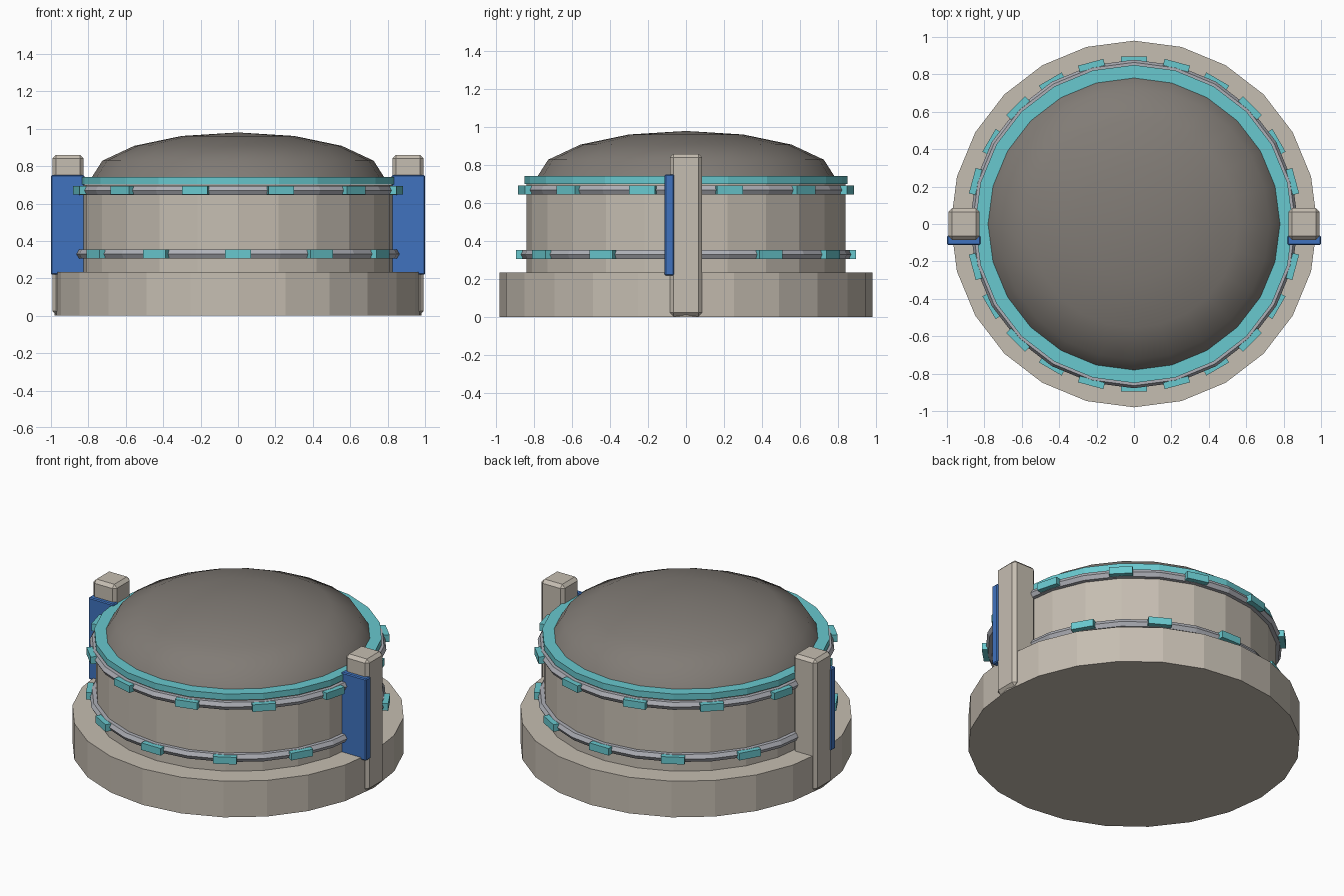
import bpy, bmesh
from math import sin, cos, pi, radians
from mathutils import Matrix

cube = bpy.data.objects.get("Cube")
if cube:
    bpy.data.objects.remove(cube, do_unlink=True)

SIDES = 24


def material(name, r, g, b):
    m = bpy.data.materials.new(name)
    m.use_nodes = True
    m.diffuse_color = (r, g, b, 1)
    m.node_tree.nodes["Principled BSDF"].inputs["Base Color"].default_value = (r, g, b, 1)
    return m


beige = material("warm beige", 0.56, 0.51, 0.44)
dome_grey = material("dome grey", 0.22, 0.20, 0.18)
cyan = material("light cyan", 0.14, 0.58, 0.62)
steel = material("steel grey", 0.42, 0.43, 0.47)
blue = material("banner blue", 0.05, 0.17, 0.52)


def finish(name, bm, mat):
    bmesh.ops.recalc_face_normals(bm, faces=bm.faces[:])
    mesh = bpy.data.meshes.new(name)
    bm.to_mesh(mesh)
    bm.free()
    mesh.materials.append(mat)
    obj = bpy.data.objects.new(name, mesh)
    bpy.context.collection.objects.link(obj)
    return obj


def lathe(name, profile, mat, closed=False):
    """Turn a profile of (radius, height) points around the z axis."""
    bm = bmesh.new()
    verts = [bm.verts.new((r, 0, z)) for r, z in profile]
    pairs = list(zip(verts, verts[1:]))
    if closed:
        pairs.append((verts[-1], verts[0]))
    edges = [bm.edges.new(p) for p in pairs]
    bmesh.ops.spin(bm, geom=verts + edges, cent=(0, 0, 0), axis=(0, 0, 1),
                   angle=2 * pi, steps=SIDES)
    bmesh.ops.remove_doubles(bm, verts=bm.verts[:], dist=0.0005)
    return finish(name, bm, mat)


def drum(name, radius, z0, z1, mat):
    return lathe(name, [(0, z0), (radius, z0), (radius, z1), (0, z1)], mat)


def box(name, lo, hi, mat, bevel=0):
    bm = bmesh.new()
    size = [b - a for a, b in zip(lo, hi)]
    mid = [(a + b) / 2 for a, b in zip(lo, hi)]
    bmesh.ops.create_cube(bm, size=1,
                          matrix=Matrix.Translation(mid) @ Matrix.Diagonal((*size, 1)))
    if bevel:
        bmesh.ops.bevel(bm, geom=bm.edges[:], offset=bevel, segments=1, affect='EDGES')
    return finish(name, bm, mat)


# Stacked body
drum("base", 0.98, 0, 0.235, beige)
drum("wall", 0.84, 0.22, 0.70, beige)
drum("rim", 0.85, 0.702, 0.742, cyan)

# Flattened dome roof
arc = [(0.785 * cos(i * pi / 16), 0.735 + 0.245 * sin(i * pi / 16)) for i in range(0, 9, 2)]
dome = lathe("dome", arc, dome_grey)
dome.data.polygons.foreach_set("use_smooth", [True] * len(dome.data.polygons))

# Hexagonal-section hoops, each with twelve lamps
for label, z, offset in (("lower", 0.33, 0), ("upper", 0.67, 15)):
    section = [(0.85 + 0.028 * cos(k * pi / 3), z + 0.028 * sin(k * pi / 3)) for k in range(6)]
    lathe(label + "_hoop", section, steel, closed=True)
    for n in range(12):
        lamp = box(f"{label}_lamp_{n + 1}", (-0.07, -0.895, z - 0.023),
                   (0.07, -0.86, z + 0.023), cyan)
        lamp.rotation_euler.z = radians(offset + 30 * n)

# Side pillars with a banner on the front face
for label, s in (("left", 1), ("right", -1)):
    x0, x1 = sorted((s * 0.825, s * 0.993))
    box(label + "_pillar", (x0, -0.085, 0.005), (x1, 0.085, 0.86), beige, 0.02)
    x0, x1 = sorted((s * 0.82, s * 1.0))
    box(label + "_banner", (x0, -0.112, 0.22), (x1, -0.062, 0.752), blue, 0.006)
